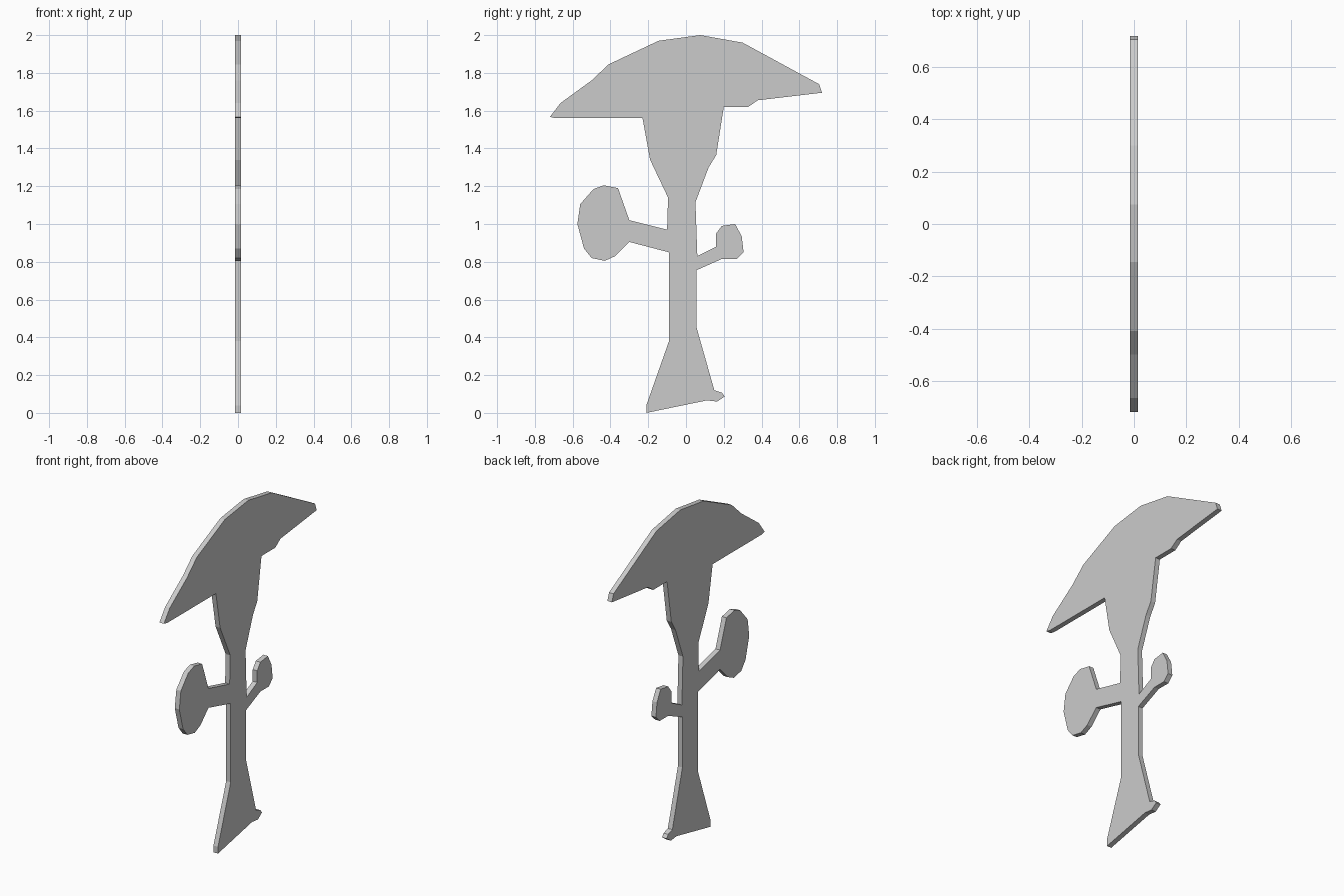
import bpy, bmesh

if "Cube" in bpy.data.objects:
    bpy.data.objects.remove(bpy.data.objects["Cube"])

HALF = 0.015  # half thickness of the flat plate

# Silhouette (y, z), chained part by part, counter-clockwise seen from +x
foot_right = [(-.21, 0), (.11, .066), (.165, .06), (.205, .087), (.19, .107),
              (.15, .12), (.055, .455)]
small_branch = [(.055, .755), (.19, .815), (.27, .815), (.305, .85), (.295, .935),
                (.26, 1.0), (.19, .99), (.16, .95), (.16, .88), (.06, .83)]
neck_right = [(.05, 1.115), (.12, 1.30), (.16, 1.365)]
cap = [(.20, 1.62), (.33, 1.62), (.38, 1.655), (.72, 1.695), (.705, 1.74),
       (.30, 1.96), (.075, 2.0), (-.145, 1.97), (-.41, 1.845), (-.50, 1.76),
       (-.665, 1.64), (-.72, 1.567), (-.69, 1.56), (-.23, 1.56)]
neck_left = [(-.19, 1.34), (-.095, 1.14)]
large_branch = [(-.10, .97), (-.30, 1.02), (-.36, 1.19), (-.435, 1.205),
                (-.49, 1.185), (-.56, 1.105), (-.575, 1.0), (-.54, .87),
                (-.50, .82), (-.43, .805), (-.375, .83), (-.30, .905), (-.09, .85)]
foot_left = [(-.09, .38), (-.21, .04)]

outline = (foot_right + small_branch + neck_right + cap
           + neck_left + large_branch + foot_left)

# Extrude the outline into one solid plate
bm = bmesh.new()
face = bm.faces.new([bm.verts.new((-HALF, y, z)) for y, z in outline])
ext = bmesh.ops.extrude_face_region(bm, geom=[face])
moved = [g for g in ext["geom"] if isinstance(g, bmesh.types.BMVert)]
bmesh.ops.translate(bm, verts=moved, vec=(2 * HALF, 0, 0))

# Split the two concave sides into clean triangles
sides = [f for f in bm.faces if len(f.verts) > 4]
bmesh.ops.triangulate(bm, faces=sides)
bmesh.ops.recalc_face_normals(bm, faces=bm.faces[:])

mesh = bpy.data.meshes.new("branched_mushroom_plate")
bm.to_mesh(mesh)
bm.free()
plate = bpy.data.objects.new("branched_mushroom_plate", mesh)
bpy.context.collection.objects.link(plate)
